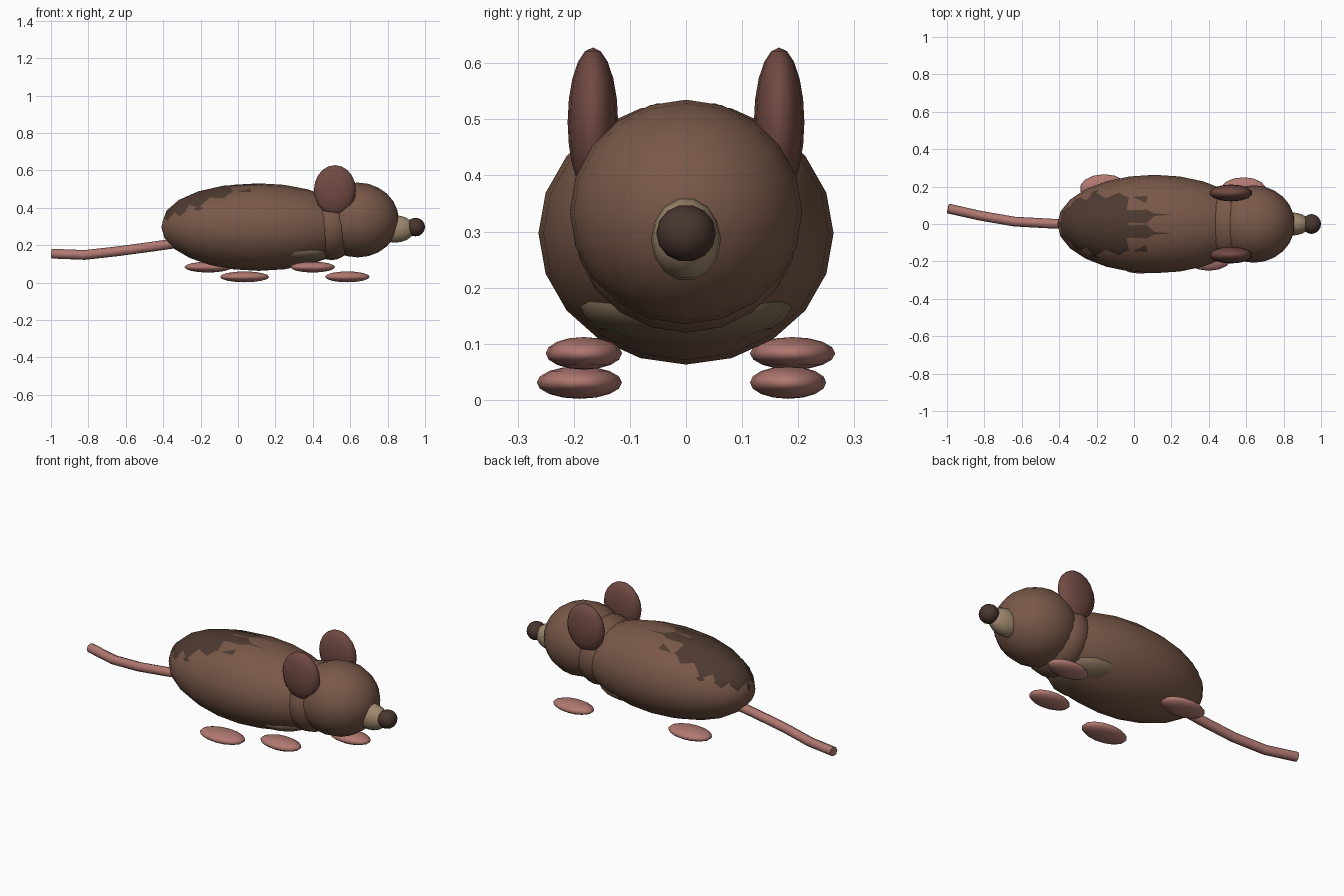
import bpy, math

if "Cube" in bpy.data.objects:
    bpy.data.objects.remove(bpy.data.objects["Cube"])


def paint(name, rgb):
    m = bpy.data.materials.new(name)
    m.diffuse_color = (*rgb, 1)
    m.use_nodes = True
    m.node_tree.nodes["Principled BSDF"].inputs["Base Color"].default_value = m.diffuse_color
    return m


brown = paint("brown fur", (0.19, 0.098, 0.065))
dark = paint("dark fur", (0.075, 0.042, 0.030))
pink = paint("pink skin", (0.44, 0.19, 0.165))
ear_pink = paint("ear skin", (0.165, 0.068, 0.055))
tan = paint("tan fur", (0.35, 0.25, 0.155))
belly_fur = paint("belly fur", (0.20, 0.14, 0.085))
nose_brown = paint("nose brown", (0.065, 0.036, 0.028))


def ellipsoid(name, centre, radii, mat, seg=20, rings=12, axis="X"):
    """Smooth low-poly ellipsoid whose poles lie on the given axis."""
    bpy.ops.mesh.primitive_uv_sphere_add(segments=seg, ring_count=rings, radius=1)
    ob = bpy.context.object
    if axis == "X":
        ob.rotation_euler = (0, math.pi / 2, 0)
        bpy.ops.object.transform_apply(rotation=True)
    ob.name = name
    ob.scale, ob.location = radii, centre
    bpy.ops.object.transform_apply(location=True, scale=True)
    bpy.ops.object.shade_smooth()
    ob.data.materials.append(mat)
    return ob


# Trunk, neck and head
body_c, body_r = (0.11, 0, 0.297), (0.52, 0.263, 0.234)
ellipsoid("body", body_c, body_r, brown)
ellipsoid("neck", (0.50, 0, 0.31), (0.14, 0.20, 0.19), brown)
ellipsoid("head", (0.64, 0, 0.335), (0.22, 0.207, 0.20), brown)

# Dark fur on the rump: the body shape, shrunk and shifted up and back
shift = (-0.085, 0, 0.105)
ellipsoid("back_patch",
          [c + s * r for c, s, r in zip(body_c, shift, body_r)],
          [r * 0.905 for r in body_r], dark, 14, 10)

# Pale belly fur, showing through low on both flanks
ellipsoid("belly_patch", (0.31, 0, 0.17), (0.2, 0.19, 0.072), belly_fur, 16, 10, "Z")

# Snout and nose
ellipsoid("snout", (0.84, 0, 0.287), (0.105, 0.062, 0.075), tan, 14, 10)
ellipsoid("nose", (0.949, 0, 0.297), (0.051, 0.053, 0.051), nose_brown, 14, 8)

# Ears
for side, label in ((1, "left"), (-1, "right")):
    ellipsoid(label + "_ear", (0.518, side * 0.166, 0.495),
              (0.115, 0.045, 0.133), ear_pink, 14, 10, "Z")

# Feet in mid-stride: opposite corners are lifted
for name, x, y, z, rx, ry in (
        ("left_back_foot", -0.16, 0.19, 0.083, 0.13, 0.076),
        ("right_back_foot", 0.035, -0.19, 0.031, 0.135, 0.076),
        ("left_front_foot", 0.585, 0.182, 0.031, 0.122, 0.068),
        ("right_front_foot", 0.40, -0.182, 0.083, 0.122, 0.068)):
    ellipsoid(name, (x, y, z), (rx, ry, 0.029), pink, 14, 8, "Z")

# Tail: a swept round tube with closed end
curve = bpy.data.curves.new("tail_path", "CURVE")
curve.dimensions = "3D"
curve.bevel_depth, curve.bevel_resolution = 0.026, 2
curve.use_fill_caps = True
path = curve.splines.new("POLY")
points = [(-0.30, 0, 0.215), (-0.44, 0.002, 0.195), (-0.64, 0.013, 0.168),
          (-0.82, 0.044, 0.148), (-0.995, 0.083, 0.155)]
path.points.add(len(points) - 1)
for p, co in zip(path.points, points):
    p.co = (*co, 1)
tail = bpy.data.objects.new("tail", curve)
bpy.context.collection.objects.link(tail)
bpy.ops.object.select_all(action="DESELECT")
tail.select_set(True)
bpy.context.view_layer.objects.active = tail
bpy.ops.object.convert(target="MESH")
tail = bpy.context.object
tail.name = "tail"
tail.data.materials.append(pink)
bpy.ops.object.shade_smooth_by_angle(angle=math.radians(50))
